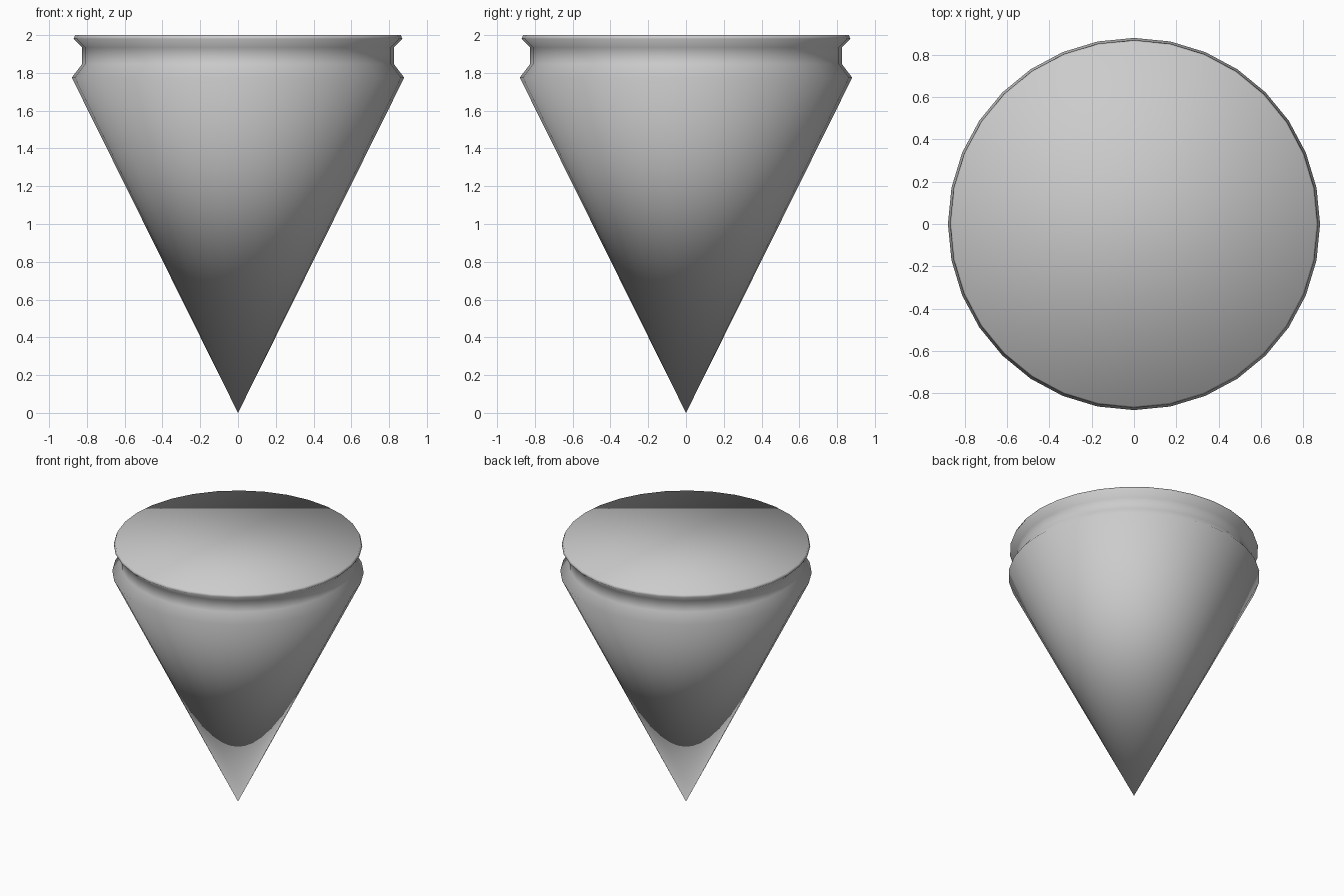
import bpy, bmesh, math

if "Cube" in bpy.data.objects:
    bpy.data.objects.remove(bpy.data.objects["Cube"])

SIDES = 32
# Profile from the tip up (radius, height): cone wall, shoulder, groove, rim
PROFILE = [(0.88, 1.775), (0.825, 1.847), (0.825, 1.935), (0.87, 1.98), (0.862, 2.0)]


def ring(bm, radius, z):
    return [bm.verts.new((radius * math.cos(2 * math.pi * i / SIDES),
                          radius * math.sin(2 * math.pi * i / SIDES), z))
            for i in range(SIDES)]


bm = bmesh.new()
tip = bm.verts.new((0, 0, 0))
rings = [ring(bm, r, z) for r, z in PROFILE]

# Pointed cone wall
for i in range(SIDES):
    bm.faces.new((tip, rings[0][(i + 1) % SIDES], rings[0][i]))

# Groove and rim bands
for low, high in zip(rings, rings[1:]):
    for i in range(SIDES):
        j = (i + 1) % SIDES
        bm.faces.new((low[i], low[j], high[j], high[i]))

# Flat top cap
bm.faces.new(rings[-1])

# The whole body is smooth shaded, including the cap
bmesh.ops.recalc_face_normals(bm, faces=bm.faces[:])
for f in bm.faces:
    f.smooth = True

mesh = bpy.data.meshes.new("grooved_cone")
bm.to_mesh(mesh)
bm.free()
cone = bpy.data.objects.new("grooved_cone", mesh)
bpy.context.collection.objects.link(cone)
